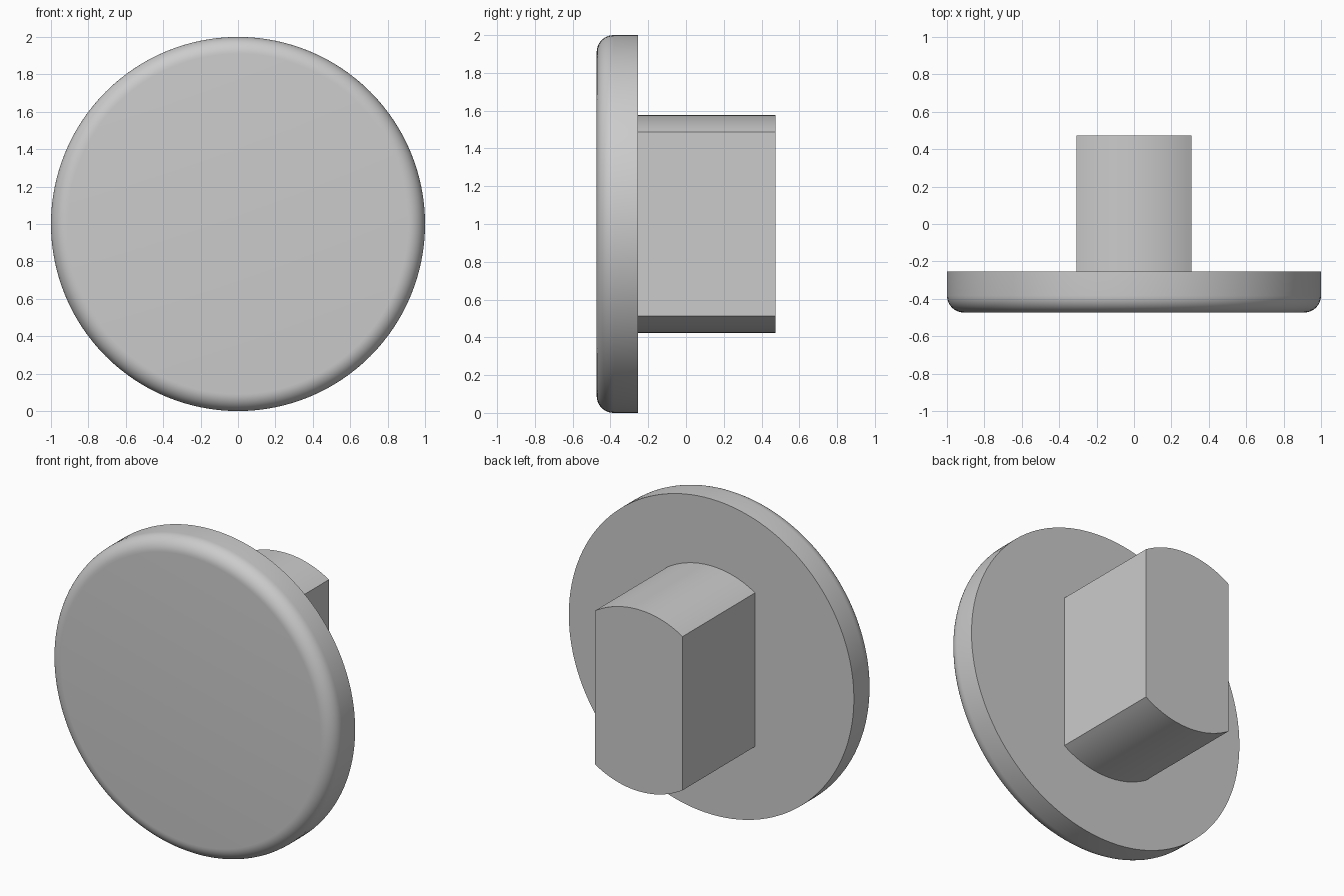
import bpy
import bmesh
from math import sin, cos, asin, pi, radians
from mathutils import Matrix, Vector

cube = bpy.data.objects.get("Cube")
if cube:
    bpy.data.objects.remove(cube, do_unlink=True)

FRONT, BACK, END = -0.473, -0.254, 0.473
CENTRE_Z = 1.0

grey = bpy.data.materials.new("plain grey")
grey.use_nodes = True
colour = (0.6, 0.6, 0.6, 1)
grey.diffuse_color = colour
grey.node_tree.nodes["Principled BSDF"].inputs["Base Color"].default_value = colour


def finish(bm, name):
    bmesh.ops.recalc_face_normals(bm, faces=bm.faces)
    mesh = bpy.data.meshes.new(name)
    bm.to_mesh(mesh)
    bm.free()
    obj = bpy.data.objects.new(name, mesh)
    obj.location.z = CENTRE_Z
    mesh.materials.append(grey)
    bpy.context.collection.objects.link(obj)
    bpy.ops.object.select_all(action="DESELECT")
    obj.select_set(True)
    bpy.context.view_layer.objects.active = obj
    bpy.ops.object.shade_smooth_by_angle(angle=radians(30))
    return obj


# Round head: profile with a rounded front edge, spun about the y axis
def round_head(radius, fillet, steps=10, sides=128):
    arc = [(radius - fillet + fillet * sin(a), FRONT + fillet - fillet * cos(a))
           for a in (i * pi / 2 / steps for i in range(steps + 1))]
    profile = [(0, FRONT)] + arc + [(radius, BACK), (0, BACK)]
    bm = bmesh.new()
    verts = [bm.verts.new((r, y, 0)) for r, y in profile]
    edges = [bm.edges.new(pair) for pair in zip(verts, verts[1:])]
    bmesh.ops.spin(bm, geom=verts + edges, cent=(0, 0, 0), axis=(0, 1, 0),
                   angle=2 * pi, steps=sides, use_merge=True)
    bmesh.ops.remove_doubles(bm, verts=bm.verts, dist=1e-5)
    return finish(bm, "round_head")


# Stem: a cylinder section with two flat sides, extruded backwards
def flat_sided_stem(radius, half_width, steps=24):
    limit = asin(half_width / radius)
    top = [(radius * sin(a), radius * cos(a))
           for a in (-limit + 2 * limit * i / steps for i in range(steps + 1))]
    outline = top + [(-x, -z) for x, z in top]
    bm = bmesh.new()
    face = bm.faces.new([bm.verts.new((x, BACK, z)) for x, z in outline])
    extruded = bmesh.ops.extrude_face_region(bm, geom=[face], use_keep_orig=True)
    moved = [g for g in extruded["geom"] if isinstance(g, bmesh.types.BMVert)]
    bmesh.ops.translate(bm, verts=moved, vec=(0, END - BACK, 0))
    return finish(bm, "flat_sided_stem")


round_head(1.0, 0.09)
flat_sided_stem(0.576, 0.307)
